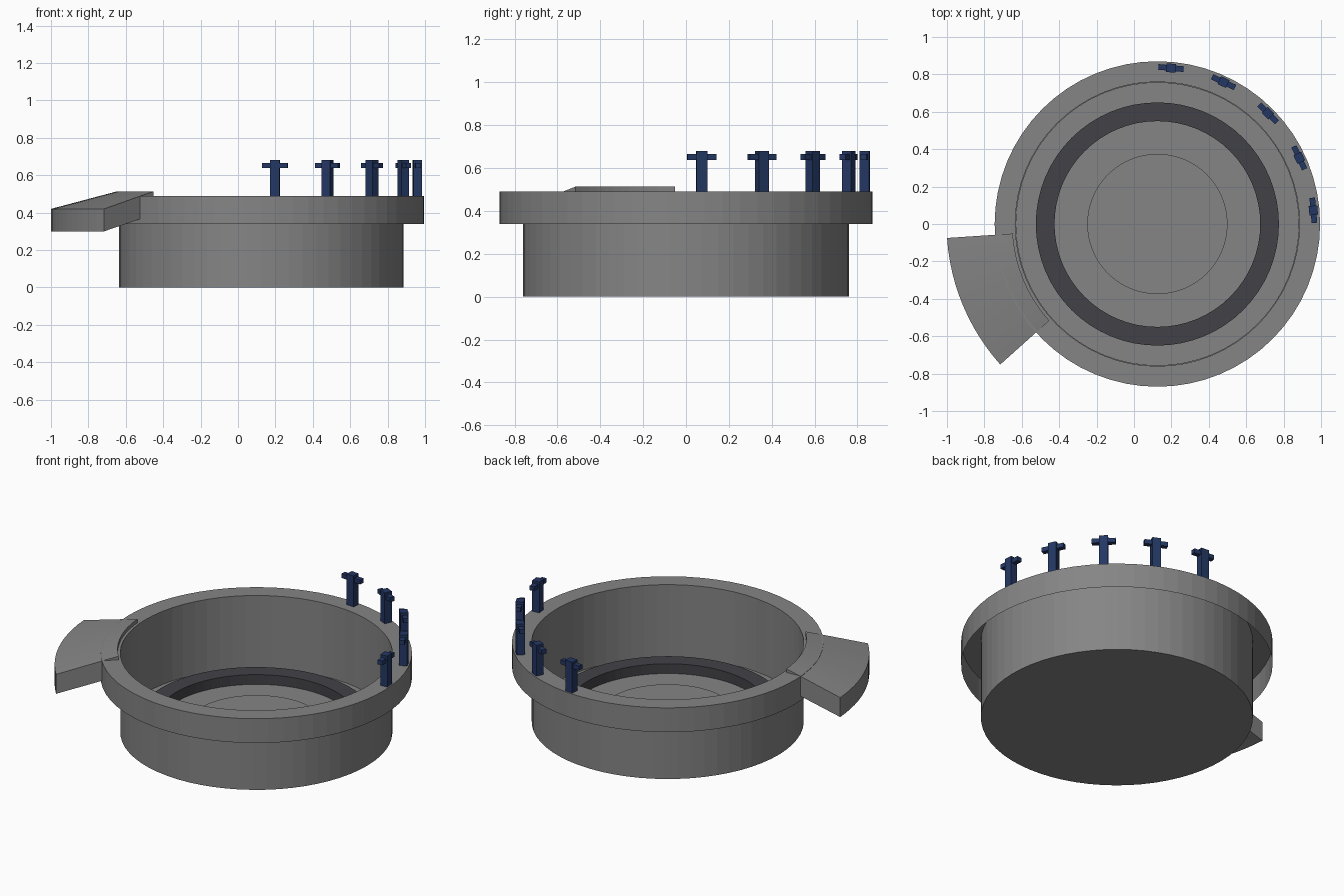
import bpy, bmesh, math
from mathutils import Matrix, Vector

if "Cube" in bpy.data.objects:
    bpy.data.objects.remove(bpy.data.objects["Cube"])

CX = 0.125   # centre of the round basin
SEG = 64


def material(name, rgb):
    m = bpy.data.materials.new(name)
    m.diffuse_color = (*rgb, 1)
    m.use_nodes = True
    m.node_tree.nodes["Principled BSDF"].inputs["Base Color"].default_value = m.diffuse_color
    return m


GREY = material("concrete grey", (0.235, 0.235, 0.235))
DARK = material("charcoal", (0.055, 0.053, 0.062))
NAVY = material("navy blue", (0.017, 0.038, 0.125))


def finish(bm, name, mat, normals=True):
    if normals:
        bmesh.ops.recalc_face_normals(bm, faces=bm.faces)
    me = bpy.data.meshes.new(name)
    bm.to_mesh(me)
    bm.free()
    me.materials.append(mat)
    ob = bpy.data.objects.new(name, me)
    bpy.context.collection.objects.link(ob)
    return ob


def lathe(name, profile, mat, start=0, sweep=360, steps=SEG, closed=False):
    """Sweep an (r, z) profile about the basin axis."""
    bm = bmesh.new()
    full = sweep == 360
    rows = []
    for i in range(steps if full else steps + 1):
        a = math.radians(start + sweep * i / steps)
        rows.append([bm.verts.new((CX + r * math.cos(a), r * math.sin(a), z))
                     for r, z in profile])
    n = len(profile)
    for i in range(steps):
        p, q = rows[i], rows[(i + 1) % len(rows)]
        for j in range(n if closed else n - 1):
            k = (j + 1) % n
            bm.faces.new((p[j], q[j], q[k], p[k]))
    if closed and not full:
        bm.faces.new(rows[0])
        bm.faces.new(rows[-1])
    bmesh.ops.remove_doubles(bm, verts=bm.verts, dist=1e-5)
    return finish(bm, name, mat)


# Basin wall with closed bottom, and the rim skirt that hangs open below
lathe("basin_wall", [(0, 0), (0.76, 0), (0.76, 0.49)], GREY)
lathe("rim", [(0.76, 0.49), (0.87, 0.49), (0.87, 0.34)], GREY)

# Floor, dark ring and centre disc
lathe("floor", [(0, 0.04), (0.758, 0.04)], GREY)
lathe("floor_ring", [(0.55, 0.04), (0.65, 0.04), (0.65, 0.10), (0.55, 0.10)],
      DARK, closed=True)
lathe("centre_disc", [(0.375, 0.04), (0.375, 0.055), (0, 0.055)], GREY)

# Sloping ramp over the rim
lathe("ramp", [(0.775, 0.39), (1.127, 0.30), (1.127, 0.42), (0.775, 0.513)],
      GREY, start=183.8, sweep=38, steps=12, closed=True)


def add_box(bm, centre, size):
    bmesh.ops.create_cube(bm, size=1, matrix=Matrix.Translation(Vector(centre))
                          @ Matrix.Diagonal((*size, 1)))


# Five posts with cross arms along the rim
for i in range(5):
    bm = bmesh.new()
    add_box(bm, (0.837, 0, 0.585), (0.046, 0.05, 0.19))
    add_box(bm, (0.837, 0, 0.652), (0.03, 0.135, 0.027))
    post = finish(bm, f"post_{i + 1}", NAVY)
    post.location.x = CX
    post.rotation_euler.z = math.radians(5 + 20 * i)
